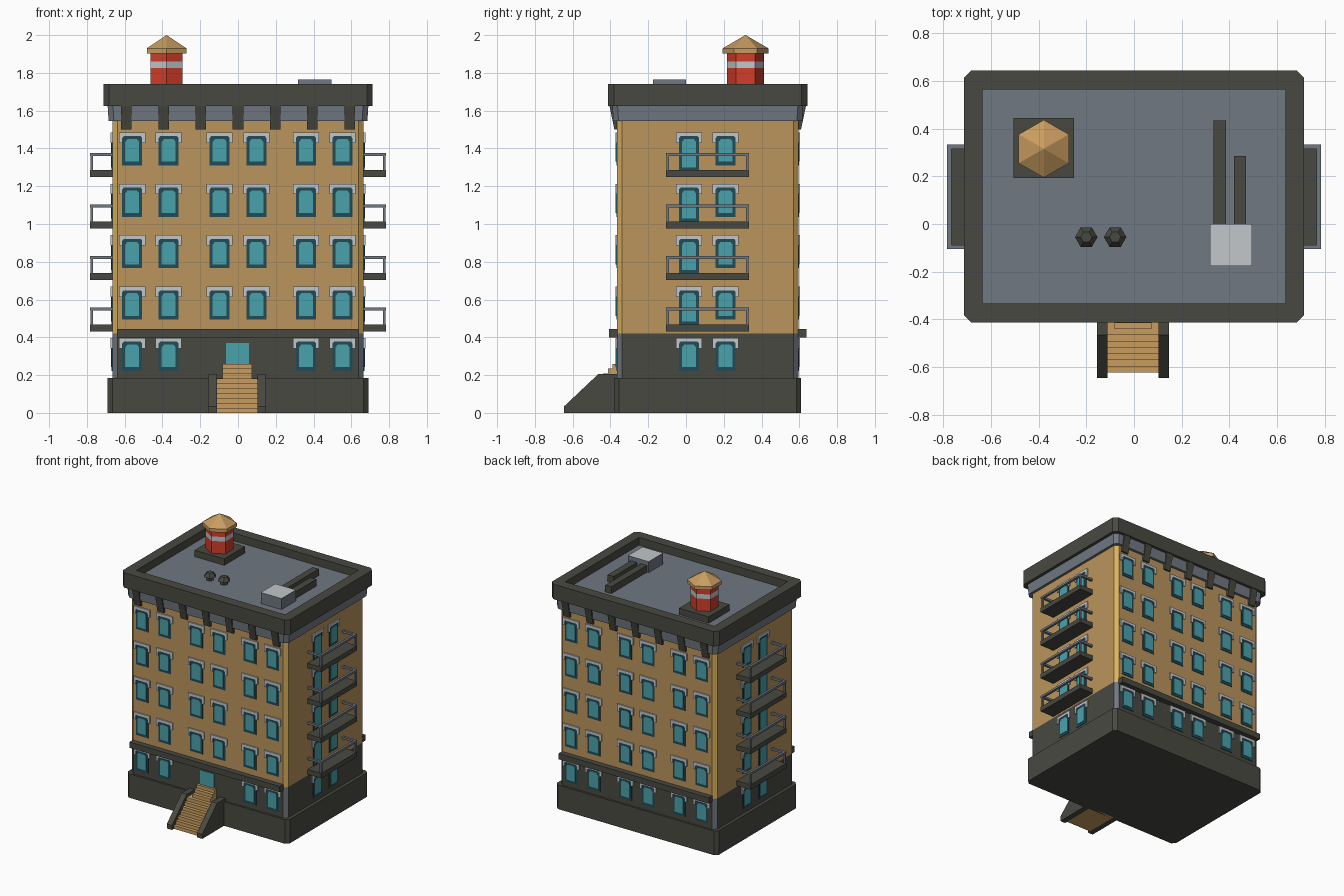
import bpy, bmesh, math
from mathutils import Matrix, Vector

if "Cube" in bpy.data.objects:
    bpy.data.objects.remove(bpy.data.objects["Cube"])


def mat(name, r, g, b):
    lin = [((c / 255 + 0.055) / 1.055) ** 2.4 for c in (r, g, b)]
    m = bpy.data.materials.new(name)
    m.diffuse_color = (*lin, 1)
    m.use_nodes = True
    m.node_tree.nodes["Principled BSDF"].inputs["Base Color"].default_value = m.diffuse_color
    return m


TAN = mat("tan_wall", 187, 149, 92)
YELLOW = mat("yellow_corner", 222, 180, 94)
DARK = mat("dark_stone", 73, 73, 66)
SLATE = mat("slate_grey", 112, 120, 129)
LIGHT = mat("light_grey", 194, 199, 203)
GLASS = mat("teal_glass", 74, 162, 172)
FRAME = mat("dark_teal_frame", 34, 74, 86)
RED = mat("red_tank", 208, 62, 42)
WOOD = mat("light_wood", 200, 156, 96)

I = Matrix.Identity(4)
CY = 0.115                      # building centre in y


def finish(bm, name, *mats, rule=None):
    bmesh.ops.recalc_face_normals(bm, faces=bm.faces)
    bm.normal_update()
    if rule:
        for f in bm.faces:
            f.material_index = rule(f)
    me = bpy.data.meshes.new(name)
    bm.to_mesh(me)
    bm.free()
    for m in mats:
        me.materials.append(m)
    ob = bpy.data.objects.new(name, me)
    bpy.context.collection.objects.link(ob)
    return ob


def loft(bm, loops):
    """Skin closed loops of 3D points and cap both ends."""
    rings = [[bm.verts.new(p) for p in lp] for lp in loops]
    n = len(rings[0])
    for a, b in zip(rings, rings[1:]):
        for i in range(n):
            bm.faces.new((a[i], a[(i + 1) % n], b[(i + 1) % n], b[i]))
    bm.faces.new(rings[0])
    bm.faces.new(rings[-1])


def octa(hx, hy, c, z):
    """Rectangle with cut corners around the building axis."""
    q = [(hx, hy - c), (hx - c, hy), (c - hx, hy), (-hx, hy - c),
         (-hx, c - hy), (c - hx, -hy), (hx - c, -hy), (hx, c - hy)]
    return [(x, y + CY, z) for x, y in q]


def hexa(x, y, r, z, n=6):
    return [(x + r * math.sin(i * math.tau / n), y + r * math.cos(i * math.tau / n), z) for i in range(n)]


def plate(bm, m, pts, d0, d1):
    """Extrude a (u, z) outline along the outward direction of a wall."""
    loft(bm, [[m @ Vector((u, -d, z)) for u, z in pts] for d in (d0, d1)])


def rect(u0, u1, z0, z1):
    return [(u0, z0), (u1, z0), (u1, z1), (u0, z1)]


def box(bm, x0, x1, y0, y1, z0, z1):
    plate(bm, I, rect(x0, x1, z0, z1), -y0, -y1)


# wall frames: local x runs along the wall, local -y points outward
def wall(x, y, deg):
    return Matrix.Translation((x, y, 0)) @ Matrix.Rotation(math.radians(deg), 4, 'Z')


FRONT, BACK = wall(0, -0.365, 0), wall(0, 0.595, 180)
RIGHT, LEFT = wall(0.665, 0, 90), wall(-0.665, 0, -90)


def corner(f):
    n = f.normal
    return int(abs(n.x) > 0.3 and abs(n.y) > 0.3)


# plinth, ground floor, upper floors
bm = bmesh.new()
loft(bm, [octa(0.69, 0.495, 0.025, 0), octa(0.69, 0.495, 0.025, 0.185)])
finish(bm, "plinth", DARK)
bm = bmesh.new()
loft(bm, [octa(0.665, 0.48, 0.027, 0.185), octa(0.665, 0.48, 0.027, 0.42)])
finish(bm, "ground_floor", DARK, SLATE, rule=corner)
bm = bmesh.new()
loft(bm, [octa(0.665, 0.48, 0.027, 0.42), octa(0.665, 0.48, 0.027, 1.55)])
finish(bm, "upper_floors", TAN, YELLOW, rule=corner)

# cornice and parapet with recessed roof
bm = bmesh.new()
loft(bm, [octa(0.685, 0.5, 0.028, 1.545), octa(0.69, 0.505, 0.028, 1.625)])
finish(bm, "cornice", SLATE)
bm = bmesh.new()
loft(bm, [octa(0.713, 0.527, 0.03, 1.625), octa(0.713, 0.527, 0.03, 1.74),
          octa(0.635, 0.448, 0.001, 1.74), octa(0.635, 0.448, 0.001, 1.68)])
finish(bm, "parapet_roof", DARK, SLATE,
       rule=lambda f: int(f.normal.z > 0.9 and f.calc_center_median().z < 1.7))

# string course and brackets, front and back
bm = bmesh.new()
for w in (FRONT, BACK):
    plate(bm, w, rect(-0.64, 0.64, 0.4, 0.445), -0.01, 0.042)
finish(bm, "string_course", DARK)
bm = bmesh.new()
for w in (FRONT, BACK):
    for i in range(-3, 4):
        m = w @ Matrix.Translation((i * 0.197, 0, 0)) @ Matrix.Rotation(math.radians(90), 4, 'Z')
        plate(bm, m, [(0.01, 1.5), (-0.014, 1.5), (-0.04, 1.625), (0.01, 1.625)], -0.028, 0.028)
finish(bm, "brackets", DARK)

# windows: frame, glass and lintel plates
frames, panes, lintels = bmesh.new(), bmesh.new(), bmesh.new()


def window(w, u, top, h=0.165):
    b = top - 0.01 - h
    plate(frames, w, rect(u - 0.053, u + 0.053, b, top - 0.01), -0.005, 0.004)
    t, g = top - 0.035, b + 0.02
    plate(panes, w, [(u - 0.037, g), (u + 0.037, g), (u + 0.037, t - 0.015), (u + 0.025, t),
                     (u - 0.025, t), (u - 0.037, t - 0.015)], -0.004, 0.007)
    e = top - 0.055
    plate(lintels, w, [(u - 0.069, e), (u - 0.053, e), (u - 0.053, top - 0.03), (u - 0.045, top - 0.02),
                       (u + 0.045, top - 0.02), (u + 0.053, top - 0.03), (u + 0.053, e),
                       (u + 0.069, e), (u + 0.069, top), (u - 0.069, top)], -0.003, 0.009)


for floor in range(5):
    top = 0.397 + floor * 0.272
    for u in (-0.56, -0.367, -0.097, 0.097, 0.36, 0.553):
        if floor or abs(u) > 0.2:
            window(FRONT, u, top)
        window(BACK, u, top)
    for w, s in ((RIGHT, 1), (LEFT, -1)):
        window(w, s * 0.016, top, 0.195 if floor else 0.165)    # balcony door
        window(w, s * 0.21, top)
plate(panes, FRONT, rect(-0.063, 0.057, 0.2, 0.37), -0.004, 0.006)   # entrance door
finish(frames, "window_frames", FRAME)
finish(panes, "window_glass", GLASS)
finish(lintels, "window_lintels", LIGHT)

# balconies: slab and three-sided railing, on both sides
slabs, rails = bmesh.new(), bmesh.new()
for floor in range(4):
    z = 0.43 + floor * 0.273
    for s in (1, -1):
        def bar(bm, x0, x1, *r):
            box(bm, *sorted((s * x0, s * x1)), *r)
        bar(slabs, 0.65, 0.783, -0.105, 0.333, z, z + 0.037)
        bar(rails, 0.765, 0.783, -0.105, 0.333, z + 0.112, z + 0.128)
        for y in (-0.105, 0.315):
            bar(rails, 0.66, 0.766, y, y + 0.018, z + 0.112, z + 0.128)
            bar(rails, 0.767, 0.781, y + 0.002, y + 0.016, z + 0.035, z + 0.113)
finish(slabs, "balcony_slabs", DARK)
finish(rails, "balcony_railings", SLATE)

# entrance stairs: stepped profile, upper steps narrower
bm = bmesh.new()
N, RISE = 10, 0.026
for i in range(N):
    hw = 0.107 if i < 7 else 0.077
    box(bm, -0.004 - hw, -0.004 + hw, -0.622 + i * 0.026, -0.36, i * RISE, (i + 1) * RISE)
finish(bm, "entrance_steps", WOOD)
bm = bmesh.new()
side = Matrix.Rotation(math.radians(90), 4, 'Z')
for x in (-0.155, 0.103):
    plate(bm, side, [(-0.645, 0), (-0.645, 0.035), (-0.465, 0.205), (-0.36, 0.205), (-0.36, 0)],
          x, x + 0.044)
finish(bm, "stair_walls", DARK)

# water tank on the roof
bm = bmesh.new()
box(bm, -0.505, -0.252, 0.193, 0.445, 1.675, 1.73)
finish(bm, "tank_base", DARK)
TX, TY = -0.378, 0.315
bm = bmesh.new()
loft(bm, [hexa(TX, TY, 0.098, z) for z in (1.725, 1.825, 1.86, 1.91)])
finish(bm, "tank", RED, LIGHT, rule=lambda f: int(1.83 < f.calc_center_median().z < 1.855))
bm = bmesh.new()
loft(bm, [hexa(TX, TY, 0.121, 1.903), hexa(TX, TY, 0.121, 1.93), hexa(TX, TY, 0.001, 2.0)])
finish(bm, "tank_roof", WOOD)

# rooftop ventilation
bm = bmesh.new()
box(bm, 0.318, 0.494, -0.176, 0, 1.675, 1.765)
finish(bm, "air_unit", SLATE, LIGHT, rule=lambda f: int(f.normal.z > 0.9))
bm = bmesh.new()
box(bm, 0.333, 0.385, -0.01, 0.434, 1.675, 1.732)
box(bm, 0.418, 0.47, -0.01, 0.284, 1.675, 1.732)
finish(bm, "air_ducts", DARK)
bm = bmesh.new()
for x in (-0.2, -0.079):
    side_turn = [(0.028, 1.675), (0.028, 1.705), (0.047, 1.708), (0.024, 1.738)]
    loft(bm, [[(x + (py + 0.055), -0.055 + (px - x), pz) for px, py, pz in hexa(x, -0.055, r, z)]
              for r, z in side_turn])
finish(bm, "roof_vents", DARK)
